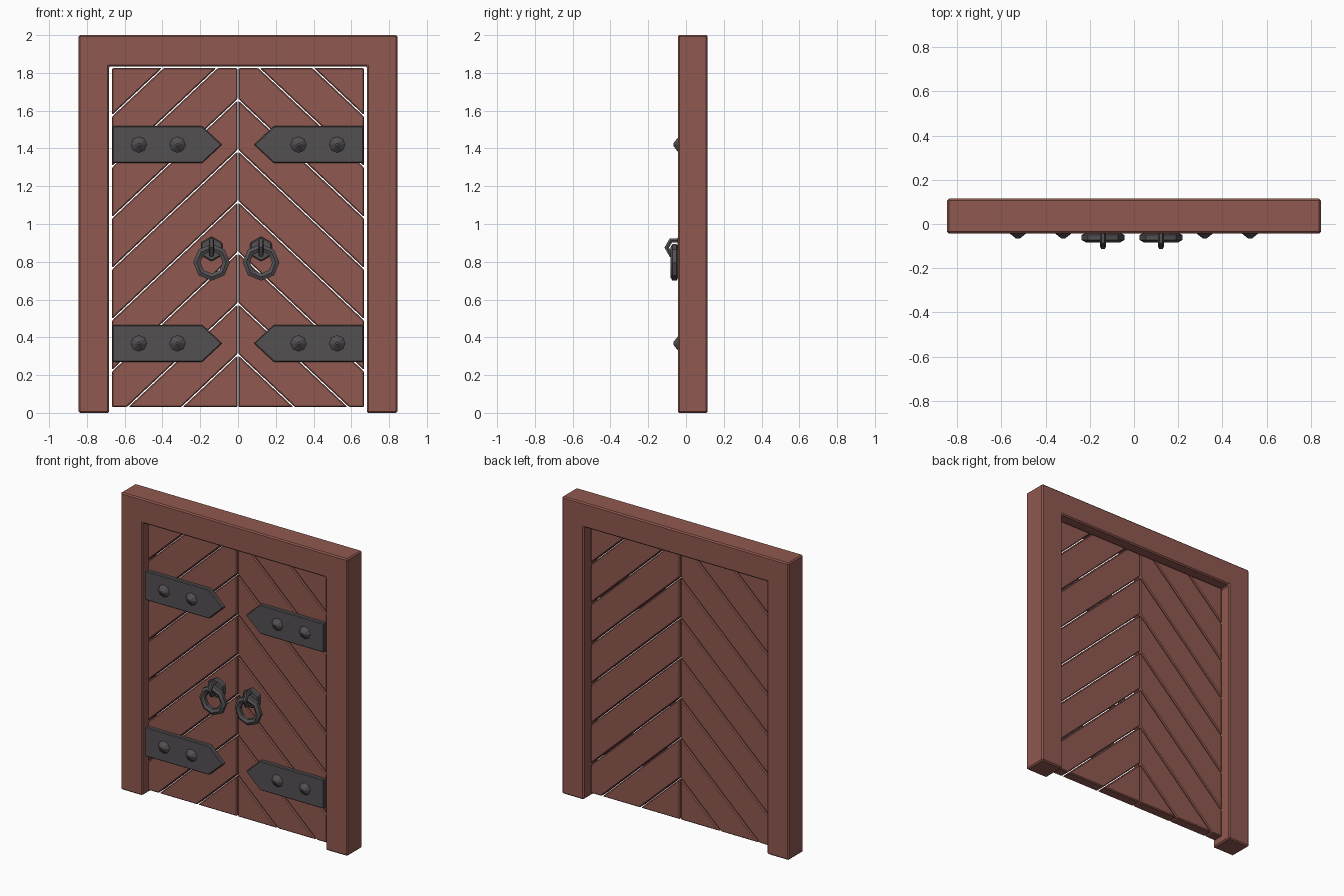
import bpy, bmesh, math
from mathutils import Vector, Matrix

if "Cube" in bpy.data.objects:
    bpy.data.objects.remove(bpy.data.objects["Cube"])


def material(name, color):
    m = bpy.data.materials.new(name)
    m.diffuse_color = (*color, 1)
    m.use_nodes = True
    m.node_tree.nodes["Principled BSDF"].inputs["Base Color"].default_value = m.diffuse_color
    return m


WOOD = material("reddish wood", (0.28, 0.098, 0.08))
IRON = material("dark iron", (0.088, 0.08, 0.086))


def finish(name, bm, mat, bevel=0.0, smooth=None):
    bmesh.ops.recalc_face_normals(bm, faces=bm.faces)
    me = bpy.data.meshes.new(name)
    bm.to_mesh(me)
    bm.free()
    me.materials.append(mat)
    ob = bpy.data.objects.new(name, me)
    bpy.context.collection.objects.link(ob)
    if bevel:
        mod = ob.modifiers.new("bevel", 'BEVEL')
        mod.width = bevel
        mod.segments = 1
        mod.limit_method = 'ANGLE'
    if smooth:
        bpy.ops.object.select_all(action='DESELECT')
        ob.select_set(True)
        bpy.context.view_layer.objects.active = ob
        bpy.ops.object.shade_smooth_by_angle(angle=math.radians(smooth))
    return ob


def extrude(bm, depth):
    r = bmesh.ops.extrude_face_region(bm, geom=bm.faces[:])
    vs = [v for v in r["geom"] if isinstance(v, bmesh.types.BMVert)]
    bmesh.ops.translate(bm, verts=vs, vec=(0, depth, 0))


def outline(points, y):
    bm = bmesh.new()
    bm.faces.new([bm.verts.new((x, y, z)) for x, z in points])
    return bm


def ring(name, center, major, minor, seg, sides, axis):
    # low-poly torus; axis 'Y' faces the front, 'X' stands edge-on
    bm = bmesh.new()
    rows = []
    for i in range(seg):
        a = 2 * math.pi * i / seg
        row = []
        for j in range(sides):
            b = 2 * math.pi * (j + 0.5) / sides
            r, h = major + minor * math.cos(b), minor * math.sin(b)
            p = (r * math.cos(a), h, r * math.sin(a))
            if axis == 'X':
                p = (p[1], p[0], p[2])
            row.append(bm.verts.new(Vector(center) + Vector(p)))
        rows.append(row)
    for i in range(seg):
        p, q = rows[i], rows[(i + 1) % seg]
        for j in range(sides):
            k = (j + 1) % sides
            bm.faces.new((p[j], p[k], q[k], q[j]))
    return finish(name, bm, IRON, smooth=40)


# Frame: one arch-shaped piece, open at the bottom
bm = outline([(-0.845, 0), (-0.845, 2), (0.845, 2), (0.845, 0),
              (0.682, 0), (0.682, 1.835), (-0.682, 1.835), (-0.682, 0)], -0.043)
extrude(bm, 0.158)
finish("door_frame", bm, WOOD, 0.008)

# Door leaves: diagonal planks cut from a rectangle
FRONT, THICK, GAP, SLOPE = -0.008, 0.07, 0.003, 0.94
cuts = [-1] + [0.31 + 0.27 * i for i in range(8)] + [3]
for side, label in ((-1, "left"), (1, "right")):
    for i in range(len(cuts) - 1):
        bm = outline([(side * x, z) for x, z in
                      ((0.003, 0.03), (0.667, 0.03), (0.667, 1.826), (0.003, 1.826))], FRONT)
        normal = Vector((side * SLOPE, 0, 1)).normalized()
        for z, s in ((cuts[i], -1), (cuts[i + 1], 1)):
            bmesh.ops.bisect_plane(bm, geom=bm.verts[:] + bm.edges[:] + bm.faces[:],
                                   plane_co=Vector((0, 0, z)) - s * GAP * normal,
                                   plane_no=s * normal, clear_outer=True)
        extrude(bm, THICK)
        finish(f"{label}_plank_{i}", bm, WOOD, 0.006)

    # Strap hinges with a pointed end and two rivets each
    for zc, level in ((1.42, "upper"), (0.368, "lower")):
        bm = outline([(side * x, zc + z) for x, z in
                      ((0.665, -0.098), (0.665, 0.098), (0.19, 0.098),
                       (0.085, 0), (0.19, -0.098))], FRONT)
        extrude(bm, -0.031)
        finish(f"{label}_{level}_hinge", bm, IRON, 0.005)
        for n, x in enumerate((0.32, 0.525)):
            bm = bmesh.new()
            bmesh.ops.create_cone(bm, cap_ends=True, segments=8, radius1=0.046,
                                  radius2=0.008, depth=0.03,
                                  matrix=Matrix.Translation((side * x, -0.051, zc))
                                  @ Matrix.Rotation(math.pi / 2, 4, 'X'))
            finish(f"{label}_{level}_rivet_{n}", bm, IRON)

# Ring handles: back plate, edge-on loop and hanging ring
for x, label in ((-0.14, "left"), (0.122, "right")):
    bm = outline([(x + 0.066 * math.sin(i * math.pi / 3), 0.868 + 0.066 * math.cos(i * math.pi / 3))
                  for i in range(6)], FRONT)
    extrude(bm, -0.036)
    finish(f"{label}_handle_plate", bm, IRON, 0.006)
    ring(f"{label}_handle_loop", (x, -0.058, 0.875), 0.044, 0.014, 6, 6, 'X')
    ring(f"{label}_handle_ring", (x, -0.061, 0.797), 0.078, 0.022, 8, 6, 'Y')
